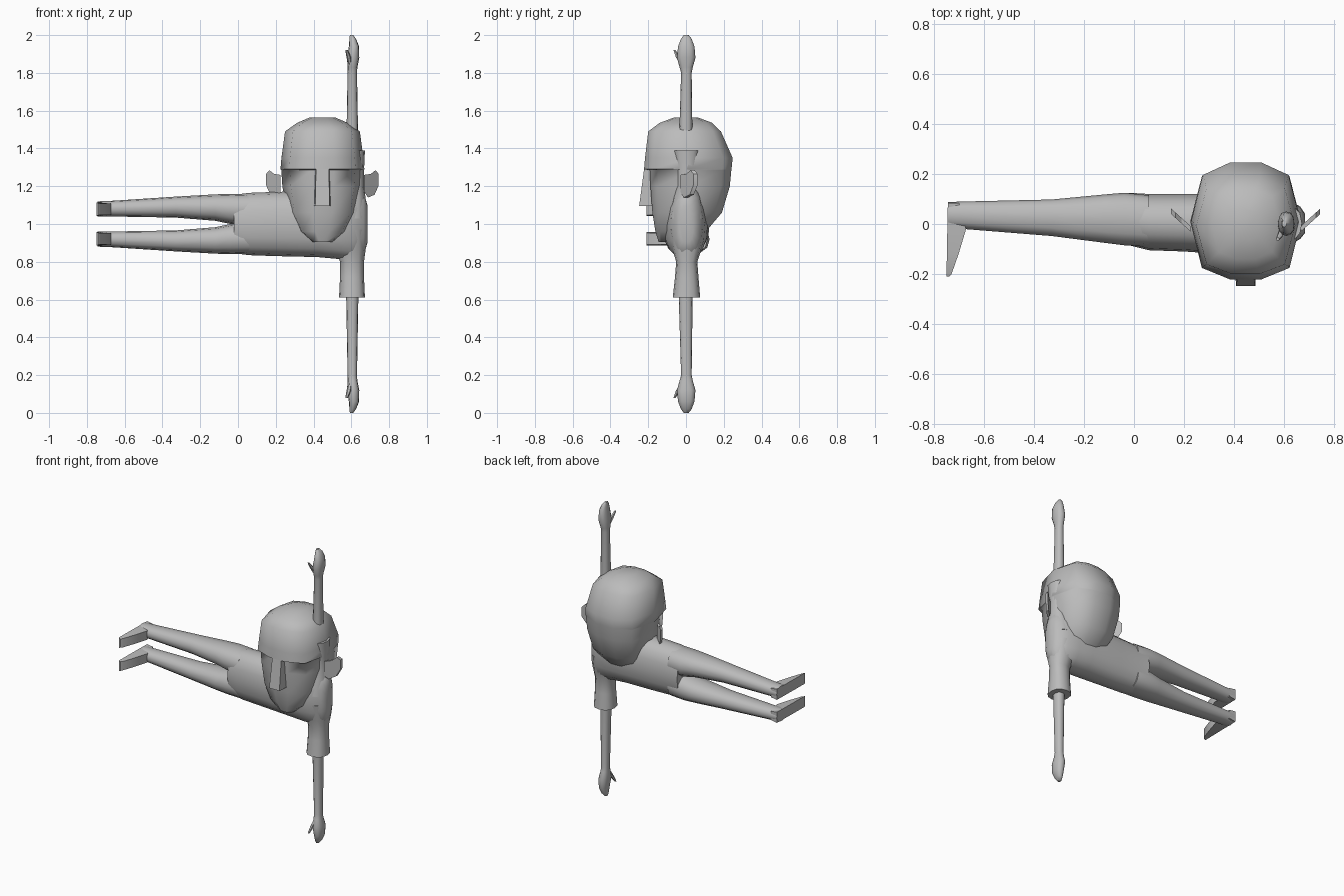
import bpy, bmesh, math
from mathutils import Vector

if "Cube" in bpy.data.objects:
    bpy.data.objects.remove(bpy.data.objects["Cube"])

grey = bpy.data.materials.new("plain grey")
grey.diffuse_color = (0.5, 0.5, 0.5, 1)
grey.use_nodes = True
grey.node_tree.nodes["Principled BSDF"].inputs["Base Color"].default_value = grey.diffuse_color
HX = 0.447  # head centre in x


def make(name, rings, angle=50, flip=None):
    """Skin closed rings of points; flip mirrors the points."""
    bm = bmesh.new()
    loops = [[bm.verts.new(flip(p) if flip else p) for p in r] for r in rings]
    n = len(loops[0])
    for a, b in zip(loops, loops[1:]):
        for i in range(n):
            bm.faces.new((a[i], a[(i + 1) % n], b[(i + 1) % n], b[i]))
    bm.faces.new(loops[0])
    bm.faces.new(loops[-1])
    bmesh.ops.recalc_face_normals(bm, faces=bm.faces)
    me = bpy.data.meshes.new(name)
    bm.to_mesh(me)
    bm.free()
    me.materials.append(grey)
    ob = bpy.data.objects.new(name, me)
    bpy.context.collection.objects.link(ob)
    bpy.context.view_layer.objects.active = ob
    ob.select_set(True)
    bpy.ops.object.shade_smooth_by_angle(angle=math.radians(angle))
    ob.select_set(False)
    return ob


def oval(axis, t, a0, a1, b0, b1, n=12, e=0.85):
    """Rounded section at t along an axis; a, b are bounds on the other two."""
    pts = []
    for i in range(n):
        c, s = math.cos(2 * math.pi * i / n), math.sin(2 * math.pi * i / n)
        a = (a0 + a1) / 2 + (a1 - a0) / 2 * math.copysign(abs(c) ** e, c)
        b = (b0 + b1) / 2 + (b1 - b0) / 2 * math.copysign(abs(s) ** e, s)
        pts.append((t, a, b) if axis == "x" else (a, b, t))
    return pts


def flip_z(p):
    return (p[0], p[1], 2 - p[2])


def flip_x(p):
    return (2 * HX - p[0], p[1], p[2])


# torso: x, front y, back y, half height
torso = [(-0.02, -.085, .125, .155), (0.06, -.105, .12, .165), (0.2, -.11, .12, .17),
         (0.42, -.125, .12, .175), (0.53, -.115, .115, .185), (0.61, -.09, .10, .195),
         (0.665, -.06, .07, .17), (0.685, -.035, .04, .10)]
make("torso", [oval("x", x, f, b, 1 - h, 1 + h, 16) for x, f, b, h in torso])

# legs, lower one first: x, front y, back y, outer z, inner z
leg = [(0.06, -.09, .115, .84, 1.01), (-.04, -.085, .125, .84, 1.0), (-.12, -.075, .118, .843, .983),
       (-.33, -.048, .098, .855, .966), (-.68, -.02, .09, .878, .96), (-.745, -.015, .088, .88, .96)]
# feet: y, heel x, instep x
foot = [(.085, -.745, -.70), (-.02, -.747, -.672), (-.12, -.749, -.702), (-.2, -.75, -.73), (-.21, -.75, -.74)]
# sleeve and arm: z, x bounds, y bounds
sleeve = [(.97, .5, .68, -.09, .10), (.86, .52, .675, -.07, .08), (.80, .54, .667, -.052, .06),
          (.72, .54, .667, -.058, .066), (.612, .535, .672, -.07, .075)]
arm = [(.7, .573, .637, -.04, .035), (.6, .573, .637, -.038, .035), (.2, .58, .63, -.026, .03),
       (.17, .58, .632, -.034, .036), (.12, .577, .642, -.048, .05), (.06, .587, .641, -.042, .045),
       (.02, .59, .625, -.027, .03), (0, .592, .61, -.012, .014)]
thumb = [(.155, .582, .605, -.035, 0), (.115, .574, .598, -.056, -.03), (.08, .568, .582, -.067, -.054)]

for side, flip in (("lower", None), ("upper", flip_z)):
    make(side + "_leg", [oval("x", x, f, b, o, i) for x, f, b, o, i in leg], flip=flip)
    make(side + "_foot", [[(h, y, .885), (h, y, .958), (s, y, .952), (s, y, .892)]
                          for y, h, s in foot], 40, flip)
    make(side + "_sleeve", [oval("z", *r) for r in sleeve], flip=flip)
    make(side + "_arm", [oval("z", *r) for r in arm], flip=flip)
    make(side + "_thumb", [oval("z", *r, n=6, e=1) for r in thumb], flip=flip)

# head: z, half width, front y, back y; the brow steps in above the face
head = [(.905, .06, -.145, .01), (.96, .135, -.162, .105), (1.06, .188, -.178, .19),
        (1.2, .212, -.188, .232), (1.285, .218, -.192, .24), (1.29, .222, -.222, .241),
        (1.35, .217, -.217, .247), (1.49, .198, -.20, .185), (1.535, .135, -.14, .14),
        (1.565, .065, -.06, .06)]
half = [(.28, -1), (.79, -.8), (1, 0), (.79, .78), (.28, 1)]
outline = half + [(-x, y) for x, y in reversed(half)]
make("head", [[(HX + w * u, (f + b) / 2 + (b - f) / 2 * v, z) for u, v in outline]
              for z, w, f, b in head], 60)

# nose wedge: z, half width, front y
make("nose", [[(HX - w, -.16, z), (HX + w, -.16, z), (HX + w * .85, y, z), (HX - w * .85, y, z)]
              for z, w, y in [(1.095, .045, -.248), (1.29, .04, -.222)]], 30)

# ears: slanted leaf outline of (outward, z), front and back skins
leaf = [(.0, 1.26), (.035, 1.265), (.06, 1.285), (.077, 1.265), (.077, 1.205), (.055, 1.155), (.02, 1.14), (0, 1.17)]
for side, flip in (("right", None), ("left", flip_x)):
    make(side + "_ear", [[(.668 + o, -.03 + d + o * 0.9, z) for o, z in leaf]
                         for d in (0, .022)], 30, flip)
